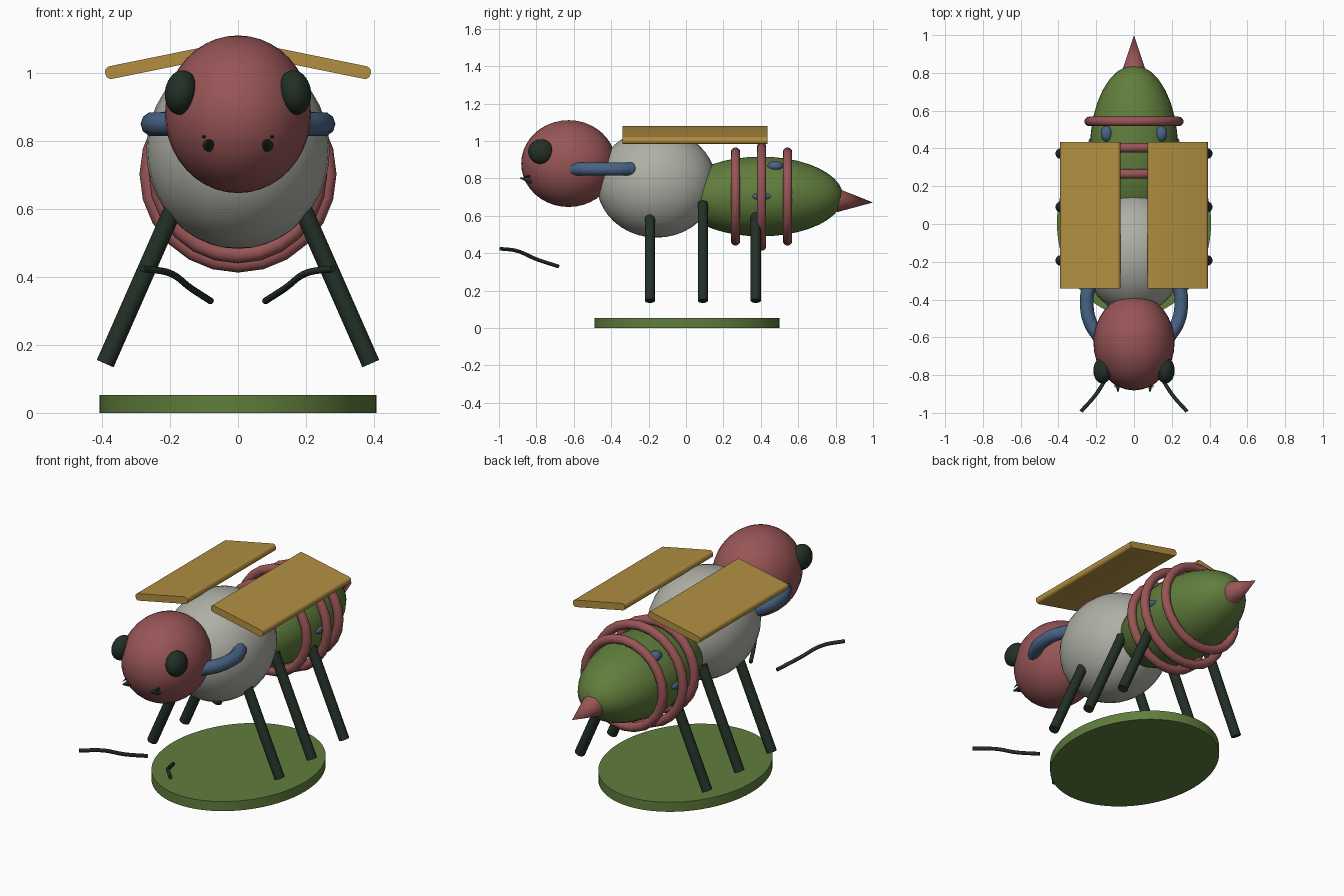
import bpy, bmesh, math
from mathutils import Vector, Matrix

if "Cube" in bpy.data.objects:
    bpy.data.objects.remove(bpy.data.objects["Cube"])


def material(name, r, g, b):
    def lin(c):
        c /= 255
        return c / 12.92 if c < 0.04045 else ((c + 0.055) / 1.055) ** 2.4
    m = bpy.data.materials.new(name)
    m.diffuse_color = (lin(r), lin(g), lin(b), 1)
    m.use_nodes = True
    m.node_tree.nodes["Principled BSDF"].inputs["Base Color"].default_value = m.diffuse_color
    return m


RED = material("dusty red", 152, 85, 86)
GREY = material("warm grey", 174, 176, 166)
GREEN = material("leaf green", 96, 125, 60)
GOLD = material("gold", 178, 143, 65)
BLUE = material("slate blue", 72, 100, 134)
DARK = material("dark green", 34, 48, 38)


def finish(ob, name, mat, angle=40):
    ob.name = name
    ob.data.materials.append(mat)
    bpy.ops.object.select_all(action='DESELECT')
    ob.select_set(True)
    bpy.context.view_layer.objects.active = ob
    bpy.ops.object.shade_smooth_by_angle(angle=math.radians(angle))
    return ob


def ellipsoid(name, loc, radii, mat, rot=(0, 0, 0)):
    bpy.ops.mesh.primitive_uv_sphere_add(segments=32, ring_count=20, location=loc, rotation=rot)
    ob = bpy.context.object
    ob.scale = radii
    return finish(ob, name, mat)


def rod(name, a, b, r1, r2, mat, sides=16):
    # cylinder or cone between two points
    a, b = Vector(a), Vector(b)
    bpy.ops.mesh.primitive_cone_add(vertices=sides, radius1=r1, radius2=r2, depth=(b - a).length,
                                    location=(a + b) / 2)
    ob = bpy.context.object
    ob.rotation_euler = (b - a).to_track_quat('Z', 'Y').to_euler()
    return finish(ob, name, mat)


def tube(name, points, r, mat):
    # round tube along a smooth path
    cu = bpy.data.curves.new(name, 'CURVE')
    cu.dimensions = '3D'
    cu.bevel_depth, cu.bevel_resolution, cu.resolution_u = r, 3, 8
    cu.use_fill_caps = True
    sp = cu.splines.new('BEZIER')
    sp.bezier_points.add(len(points) - 1)
    for bp, p in zip(sp.bezier_points, points):
        bp.co = p
        bp.handle_left_type = bp.handle_right_type = 'AUTO'
    ob = bpy.data.objects.new(name, cu)
    bpy.context.collection.objects.link(ob)
    bpy.ops.object.select_all(action='DESELECT')
    ob.select_set(True)
    bpy.context.view_layer.objects.active = ob
    bpy.ops.object.convert(target='MESH')
    return finish(bpy.context.object, name, mat)


# Base disc
bpy.ops.mesh.primitive_cylinder_add(vertices=64, radius=1, depth=1, location=(0, 0.005, 0.0265))
base = bpy.context.object
base.scale = (0.408, 0.495, 0.053)
finish(base, "base", GREEN)

# Body
ellipsoid("head", (0, -0.628, 0.879), (0.215, 0.253, 0.232), RED)
ellipsoid("thorax", (0, -0.158, 0.773), (0.27, 0.32, 0.29), GREY)
ellipsoid("abdomen", (0, 0.4, 0.703), (0.233, 0.44, 0.213), GREEN)
rod("stinger", (0, 0.81, 0.682), (0, 1.0, 0.671), 0.063, 0, RED, 24)

# Rings around the abdomen
for y, radius in ((0.265, 0.238), (0.404, 0.265), (0.543, 0.238)):
    bpy.ops.mesh.primitive_torus_add(major_radius=radius, minor_radius=0.025, major_segments=24,
                                     minor_segments=12, location=(0, y, 0.703),
                                     rotation=(math.pi / 2, 0, 0))
    finish(bpy.context.object, "abdomen_ring", RED)

for s, side in ((-1, "left"), (1, "right")):
    # Wing plate with rounded long edges
    bm = bmesh.new()
    bmesh.ops.create_cube(bm, size=1, matrix=Matrix.Diagonal((0.325, 0.775, 0.038, 1)))
    long_edges = [e for e in bm.edges if abs(e.verts[0].co.y - e.verts[1].co.y) > 0.5]
    bmesh.ops.bevel(bm, geom=long_edges, offset=0.016, segments=4, profile=0.5, affect='EDGES')
    me = bpy.data.meshes.new("wing")
    bm.to_mesh(me)
    bm.free()
    wing = bpy.data.objects.new("wing", me)
    bpy.context.collection.objects.link(wing)
    wing.location = (s * 0.231, 0.047, 1.031)
    wing.rotation_euler = (0, s * math.radians(11.5), 0)
    finish(wing, side + "_wing", GOLD)

    # Eye
    ellipsoid(side + "_eye", (s * 0.167, -0.776, 0.943), (0.048, 0.068, 0.066), DARK,
              (0, -s * 0.15, 0))

    # Mouth spikes
    rod(side + "_mandible", (s * 0.085, -0.825, 0.787), (s * 0.085, -0.888, 0.803), 0.019, 0.003, DARK)
    rod(side + "_small_spike", (s * 0.1, -0.82, 0.815), (s * 0.1, -0.868, 0.808), 0.008, 0.001, DARK, 8)

    # Curved arm between thorax and head, with round ends
    arm = [(s * x, y, 0.85) for x, y in
           ((0.18, -0.605), (0.232, -0.52), (0.25, -0.43), (0.243, -0.35), (0.22, -0.30))]
    tube(side + "_arm", arm, 0.036, BLUE)
    for end in (arm[0], arm[-1]):
        ellipsoid(side + "_arm_end", end, (0.036,) * 3, BLUE)

    # Antenna
    tube(side + "_antenna", [(s * x, y, z) for x, y, z in
         ((0.08, -0.682, 0.329), (0.14, -0.8, 0.368), (0.2, -0.9, 0.411), (0.28, -0.992, 0.424))],
         0.01, DARK)

    # Legs
    for y in (-0.193, 0.09, 0.373):
        rod(side + "_leg", (s * 0.391, y, 0.145), (s * 0.16, y, 0.67), 0.027, 0.027, DARK)

    # Spots on the abdomen
    ellipsoid(side + "_upper_spot", (s * 0.145, 0.478, 0.866), (0.03, 0.042, 0.026), BLUE)
    ellipsoid(side + "_side_spot", (s * 0.231, 0.404, 0.703), (0.014, 0.05, 0.018), BLUE)
